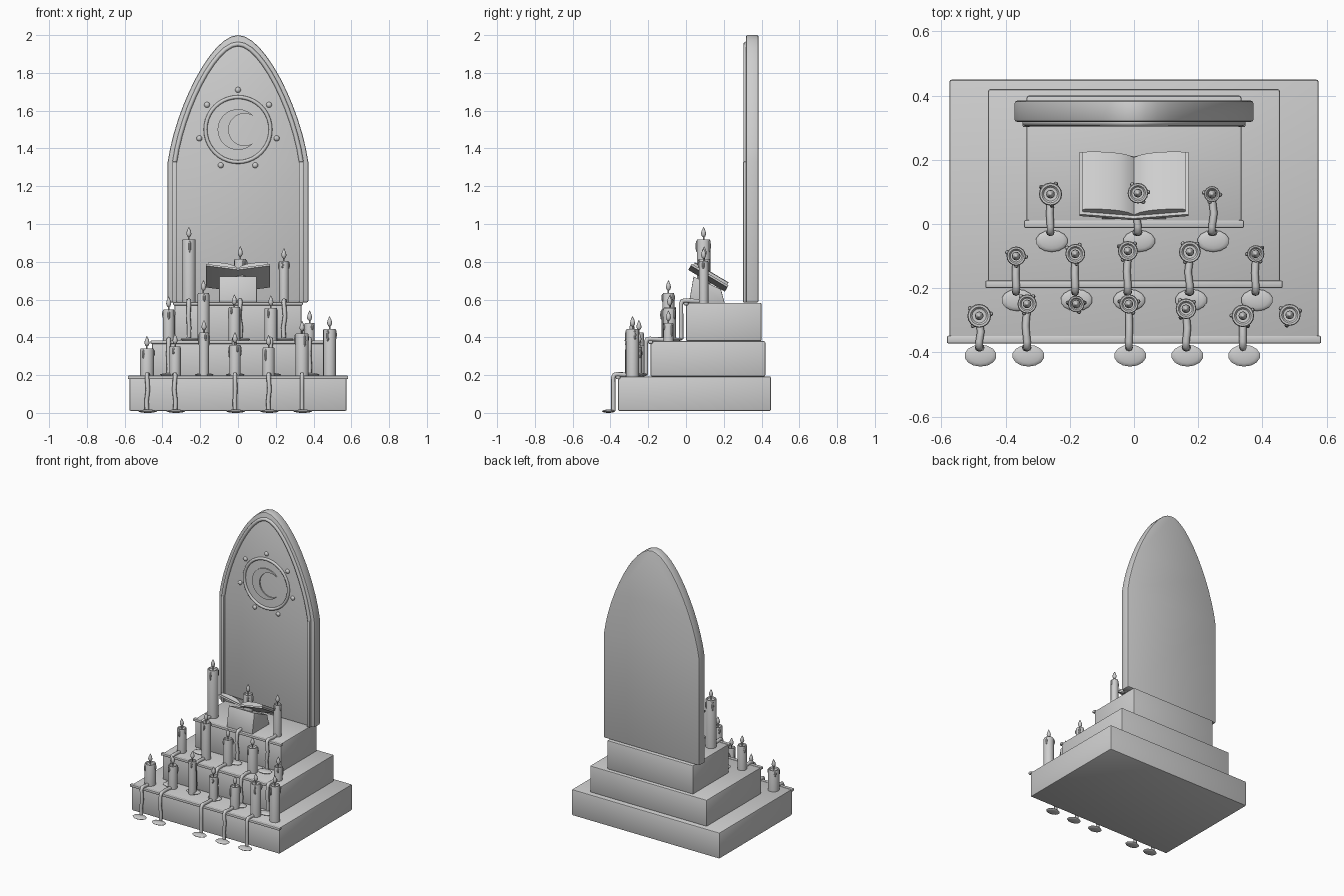
import bpy, bmesh, math, random
from mathutils import Vector, Matrix

if "Cube" in bpy.data.objects:
    bpy.data.objects.remove(bpy.data.objects["Cube"])

random.seed(4)
stone = bpy.data.materials.new("pale_grey")
stone.diffuse_color = (0.62, 0.62, 0.62, 1)
stone.use_nodes = True
stone.node_tree.nodes["Principled BSDF"].inputs["Base Color"].default_value = stone.diffuse_color


def finish(name, bm, bevel=0.0, seg=2, angle=35):
    bmesh.ops.recalc_face_normals(bm, faces=bm.faces)
    me = bpy.data.meshes.new(name)
    bm.to_mesh(me)
    bm.free()
    ob = bpy.data.objects.new(name, me)
    bpy.context.collection.objects.link(ob)
    me.materials.append(stone)
    bpy.ops.object.select_all(action='DESELECT')
    ob.select_set(True)
    bpy.context.view_layer.objects.active = ob
    if bevel:
        m = ob.modifiers.new("bevel", 'BEVEL')
        m.width, m.segments = bevel, seg
        bpy.ops.object.modifier_apply(modifier="bevel")
    bpy.ops.object.shade_smooth_by_angle(angle=math.radians(angle))
    return ob


def box(name, x0, x1, y0, y1, z0, z1, bevel=0.006):
    bm = bmesh.new()
    bmesh.ops.create_cube(bm, size=1)
    bmesh.ops.scale(bm, vec=(x1 - x0, y1 - y0, z1 - z0), verts=bm.verts)
    bmesh.ops.translate(bm, vec=((x0 + x1) / 2, (y0 + y1) / 2, (z0 + z1) / 2), verts=bm.verts)
    return finish(name, bm, bevel)


def prism(name, pts, place, a, b, bevel=0.0):
    """Extrude a 2D outline from depth a to b; place(u, v, depth) gives 3D."""
    bm = bmesh.new()
    lo = [bm.verts.new(place(u, v, a)) for u, v in pts]
    hi = [bm.verts.new(place(u, v, b)) for u, v in pts]
    n = len(pts)
    bm.faces.new(lo)
    bm.faces.new(hi[::-1])
    for i in range(n):
        bm.faces.new((lo[i], lo[(i + 1) % n], hi[(i + 1) % n], hi[i]))
    return finish(name, bm, bevel)


def lathe(bm, profile, pos, n=16):
    rings = []
    for r, z in profile:
        c = Vector((pos[0], pos[1], pos[2] + z))
        if r == 0:
            rings.append([bm.verts.new(c)])
        else:
            rings.append([bm.verts.new(c + Vector((r * math.cos(2 * math.pi * i / n),
                                                   r * math.sin(2 * math.pi * i / n), 0))) for i in range(n)])
    for p, q in zip(rings, rings[1:]):
        for i in range(n):
            j = (i + 1) % n
            f = [p[0], q[j], q[i]] if len(p) == 1 else \
                [p[i], p[j], q[0]] if len(q) == 1 else [p[i], p[j], q[j], q[i]]
            bm.faces.new(f)


def ball(bm, pos, size, u=12, v=8):
    mat = Matrix.Translation(pos) @ Matrix.Diagonal((*size, 1))
    bmesh.ops.create_uvsphere(bm, u_segments=u, v_segments=v, radius=1, matrix=mat)


def tube(name, pts, r, cyclic=False, res=2):
    cu = bpy.data.curves.new(name, 'CURVE')
    cu.dimensions, cu.bevel_depth, cu.bevel_resolution, cu.use_fill_caps = '3D', r, res, True
    sp = cu.splines.new('POLY')
    sp.points.add(len(pts) - 1)
    for p, q in zip(sp.points, pts):
        p.co = (*q, 1)
    sp.use_cyclic_u = cyclic
    ob = bpy.data.objects.new(name, cu)
    bpy.context.collection.objects.link(ob)
    cu.materials.append(stone)
    bpy.ops.object.select_all(action='DESELECT')
    ob.select_set(True)
    bpy.context.view_layer.objects.active = ob
    bpy.ops.object.convert(target='MESH')
    bpy.ops.object.shade_smooth_by_angle(angle=math.radians(50))


# Stepped base with a moulding along each front edge
steps = [("lower", 0.575, -0.36, 0.45, 0.01, 0.193),
         ("middle", 0.455, -0.188, 0.42, 0.193, 0.38),
         ("upper", 0.335, 0.0, 0.40, 0.38, 0.583)]
for nm, hx, y0, y1, z0, z1 in steps:
    box(nm + "_step", -hx, hx, y0, y1, z0, z1, 0.008)
    box(nm + "_step_lip", -hx - 0.008, hx + 0.008, y0 - 0.012, y0 + 0.012, z1 - 0.014, z1 + 0.004, 0.005)


# Arched back slab
def arch(k=12):
    p = [Vector(q) for q in ((0.372, 1.33), (0.33, 1.62), (0.14, 2.0), (0, 2.0))]
    out = []
    for i in range(k + 1):
        t = i / k
        s = 1 - t
        out.append(p[0] * s**3 + p[1] * 3 * s * s * t + p[2] * 3 * s * t * t + p[3] * t**3)
    return [(v.x, v.y) for v in out] + [(-v.x, v.y) for v in out[-2::-1]]


def facing(u, v, d):
    return (u, d, v)


prism("arched_slab", [(0.372, 0.585)] + arch() + [(-0.372, 0.585)], facing, 0.318, 0.384, 0.008)

# Raised border on the slab
tube("arch_border", [(x * 0.9, 0.316, 1.33 + (z - 1.33) * 0.93) for x, z in arch()], 0.012)
for s, nm in ((-1, "left"), (1, "right")):
    box(nm + "_border", s * 0.335 - 0.012, s * 0.335 + 0.012, 0.302, 0.325, 0.585, 1.33, 0.004)

# Moon emblem: ring, crescent and seven studs
ring = [(0.172 * math.cos(a), 0.316, 1.5 + 0.172 * math.sin(a))
        for a in [2 * math.pi * i / 40 for i in range(40)]]
tube("emblem_ring", ring, 0.010, True)


def arc(cx, r, a0, a1, k=24):
    return [(cx + r * math.cos(math.radians(a0 + (a1 - a0) * i / k)),
             1.5 + r * math.sin(math.radians(a0 + (a1 - a0) * i / k))) for i in range(k + 1)]


prism("crescent", arc(0, 0.108, 41.5, 318.5) + arc(0.035, 0.085, 302.7, 57.3)[1:-1], facing, 0.310, 0.322)
bm = bmesh.new()
for i in range(7):
    a = math.pi / 2 + 2 * math.pi * i / 7
    ball(bm, (0.21 * math.cos(a), 0.317, 1.5 + 0.21 * math.sin(a)), (0.015, 0.012, 0.015))
finish("emblem_studs", bm)

# Book stand and open book, tilted down towards the slab
prism("book_stand", [(0.015, 0.58), (0.04, 0.722), (0.185, 0.655), (0.205, 0.58)],
      lambda u, v, d: (d, u, v), -0.1, 0.1, 0.003)
along = Vector((0, 0.86, -0.51))
up = Vector((0, 0.51, 0.86))
mid = Vector((0, 0.108, 0.7))


def on_book(u, v, d):
    return mid + Vector((u, 0, 0)) + up * v + along * d


prism("book_cover", [(-0.17, 0.026), (0, 0.0), (0.17, 0.026), (0.17, 0.037), (0, 0.011), (-0.17, 0.037)],
      on_book, -0.112, 0.114)
for s, nm in ((-1, "left"), (1, "right")):
    top = [(0.16, 0.05), (0.12, 0.052), (0.08, 0.049), (0.045, 0.042), (0.018, 0.031), (0, 0.016)]
    prism(nm + "_pages", [(s * u, v) for u, v in [(0, 0.009), (0.16, 0.034)] + top], on_book, -0.102, 0.106)

# Candles: x, y, radius, wax top height, has a run of wax over the edge
tiers = [
    ("lower", 0.193, 0.0, -0.385, -0.41, [
        (-0.482, -0.286, 0.037, 0.34, 1), (-0.333, -0.249, 0.030, 0.352, 1), (-0.18, -0.249, 0.026, 0.425, 0),
        (-0.016, -0.249, 0.030, 0.36, 1), (0.162, -0.264, 0.032, 0.345, 1), (0.339, -0.286, 0.035, 0.42, 1),
        (0.485, -0.283, 0.034, 0.445, 0)]),
    ("middle", 0.38, 0.193, -0.212, -0.237, [
        (-0.367, -0.10, 0.030, 0.548, 1), (-0.183, -0.093, 0.031, 0.635, 1), (-0.019, -0.084, 0.031, 0.56, 1),
        (0.174, -0.087, 0.034, 0.555, 1), (0.379, -0.093, 0.027, 0.475, 1)]),
    ("upper", 0.583, 0.38, -0.026, -0.053, [
        (-0.26, 0.093, 0.036, 0.918, 1), (0.012, 0.096, 0.032, 0.815, 1), (0.243, 0.093, 0.025, 0.805, 1)])]
for tier, z0, floor, ye, yp, candles in tiers:
    for i, (x, y, r, zt, runs) in enumerate(candles):
        nm = f"{tier}_candle_{i + 1}"
        h = zt - z0
        # wax body with a soft rim, a hollow top and hanging drips
        bm = bmesh.new()
        lathe(bm, [(0, 0), (r, 0), (r, h - 0.008), (r * 0.93, h), (r * 0.75, h),
                   (r * 0.6, h - 0.006), (0, h - 0.008)], (x, y, z0))
        for k in range(3):
            a = 2 * math.pi * (k + random.uniform(-0.3, 0.3)) / 3 + 0.5
            ln = random.uniform(0.015, 0.035)
            ball(bm, (x + r * math.cos(a), y + r * math.sin(a), zt - 0.005 - ln), (0.007, 0.007, ln), 8, 6)
        finish(nm, bm)
        # wick and flame
        bm = bmesh.new()
        lathe(bm, [(0, -0.01), (0.004, -0.01), (0.004, 0.018), (0, 0.018)], (x, y, zt), 8)
        finish(nm + "_wick", bm)
        bm = bmesh.new()
        lathe(bm, [(0, 0.010), (0.009, 0.017), (0.0135, 0.029), (0.011, 0.044), (0.005, 0.058), (0, 0.068)],
              (x, y, zt), 12)
        finish(nm + "_flame", bm, angle=60)
        # wax running over the step edge into a puddle
        if runs:
            w = random.uniform(-0.006, 0.006)
            tube(nm + "_wax_run", [(x, y - r * 0.6, z0 + 0.008), (x + w, (y + ye) / 2, z0 + 0.010),
                                   (x, ye + 0.02, z0 + 0.012), (x, ye + 0.006, z0 + 0.009),
                                   (x, ye, z0 - 0.004), (x + w, ye, z0 - 0.07),
                                   (x - w / 2, ye, z0 - 0.13), (x, ye, floor + 0.010)], 0.0115)
            bm = bmesh.new()
            ball(bm, (x + 0.004, yp, floor + 0.009), (0.05, 0.034, 0.009), 14, 8)
            finish(nm + "_puddle", bm, angle=60)
